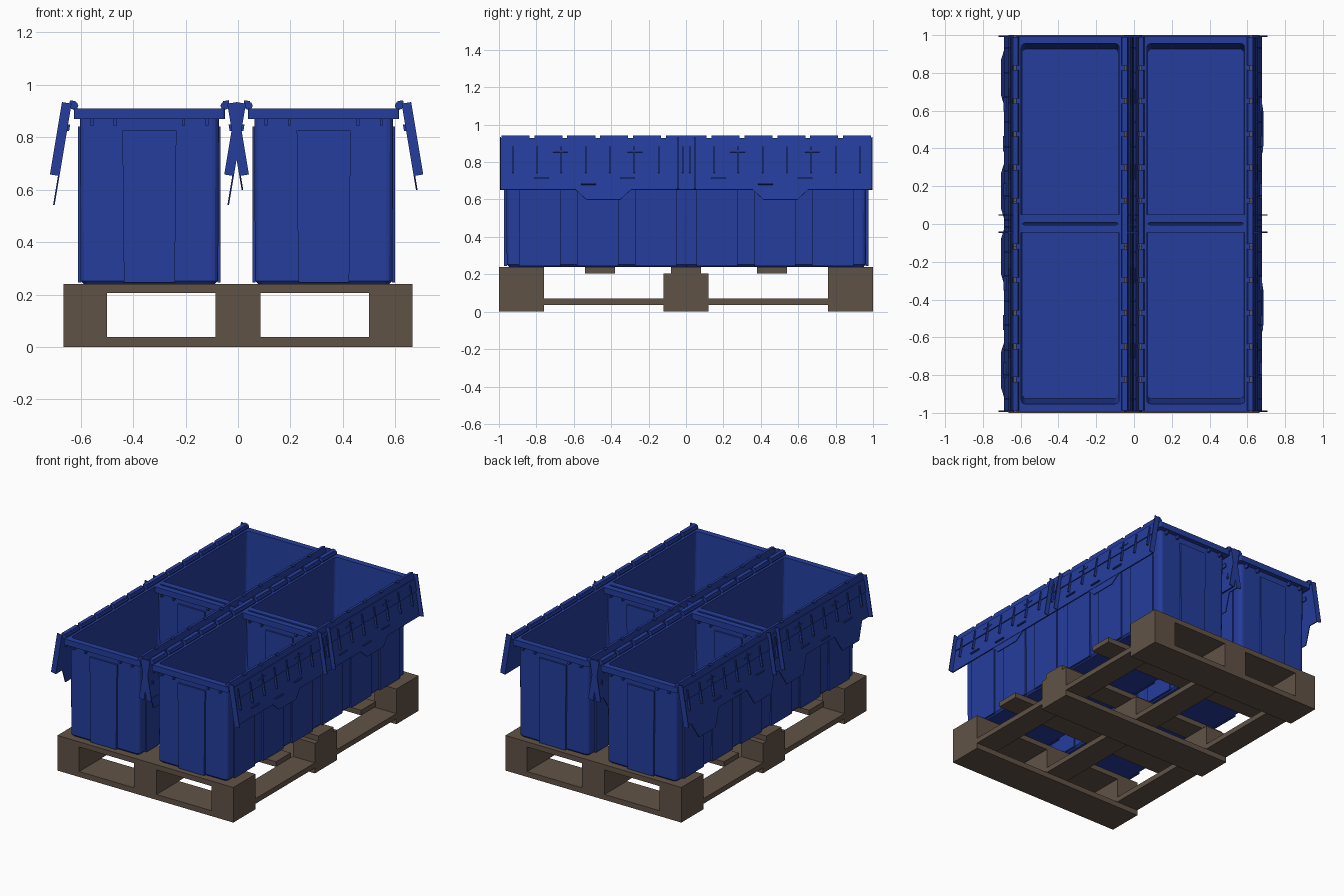
import bpy, bmesh, math

if "Cube" in bpy.data.objects:
    bpy.data.objects.remove(bpy.data.objects["Cube"])


def material(name, rgb):
    m = bpy.data.materials.new(name)
    m.diffuse_color = (*rgb, 1)
    m.use_nodes = True
    m.node_tree.nodes["Principled BSDF"].inputs["Base Color"].default_value = m.diffuse_color
    return m


BLUE = material("blue plastic", (0.018, 0.047, 0.335))
WOOD = material("brown wood", (0.118, 0.086, 0.062))


def finish(bm, name, mat):
    bmesh.ops.recalc_face_normals(bm, faces=bm.faces)
    me = bpy.data.meshes.new(name)
    bm.to_mesh(me)
    bm.free()
    me.materials.append(mat)
    ob = bpy.data.objects.new(name, me)
    bpy.context.collection.objects.link(ob)
    return ob


def loft(bm, rings, caps=True):
    """Skin a list of rings that have equal point counts."""
    vs = [[bm.verts.new(p) for p in r] for r in rings]
    n = len(vs[0])
    for a, b in zip(vs, vs[1:]):
        for i in range(n):
            j = (i + 1) % n
            bm.faces.new((a[i], a[j], b[j], b[i]))
    if caps:
        bm.faces.new(vs[0][::-1])
        bm.faces.new(vs[-1])


def box(bm, x0, x1, y0, y1, z0, z1):
    loft(bm, [[(x0, y0, z), (x1, y0, z), (x1, y1, z), (x0, y1, z)] for z in (z0, z1)])


# ---- pallet ----
COLS = [(-0.665, -0.5), (-0.085, 0.085), (0.5, 0.665)]
ROWS = [(-1.0, -0.76), (-0.12, 0.12), (0.76, 1.0)]

bm = bmesh.new()
for y0, y1 in ROWS:
    box(bm, -0.665, 0.665, y0, y1, 0, 0.037)
finish(bm, "pallet_bottom_boards", WOOD)

bm = bmesh.new()
for x0, x1 in COLS:
    box(bm, x0, x1, -1, 1, 0.037, 0.072)
finish(bm, "pallet_runners", WOOD)

bm = bmesh.new()
for x0, x1 in COLS:
    for y0, y1 in ROWS:
        box(bm, x0, x1, y0, y1, 0.072, 0.205)
finish(bm, "pallet_blocks", WOOD)

bm = bmesh.new()
for y0, y1 in (ROWS[0], (-0.54, -0.38), (-0.08, 0.08), (0.38, 0.54), ROWS[2]):
    box(bm, -0.665, 0.665, y0, y1, 0.205, 0.24)
finish(bm, "pallet_top_slats", WOOD)


# ---- open bins ----
def rounded(cx, cy, hx, hy, z, r):
    """Rectangle ring with rounded corners."""
    pts = []
    for k, (sx, sy) in enumerate([(1, 1), (-1, 1), (-1, -1), (1, -1)]):
        for i in range(4):
            a = math.pi / 2 * (k + i / 3)
            pts.append((cx + sx * (hx - r) + r * math.cos(a),
                        cy + sy * (hy - r) + r * math.sin(a), z))
    return pts


def bin_body(cx, cy, tag):
    # wall, folded rim and inside floor as one lofted shell
    profile = [(0.25, 0.475, 0.24, 0.02), (0.262, 0.486, 0.252, 0.025),
               (0.265, 0.49, 0.87, 0.025), (0.288, 0.521, 0.87, 0.01),
               (0.288, 0.521, 0.91, 0.01), (0.259, 0.48, 0.91, 0.02),
               (0.253, 0.452, 0.25, 0.02)]
    bm = bmesh.new()
    loft(bm, [rounded(cx, cy, *p) for p in profile])
    finish(bm, "bin_shell_" + tag, BLUE)

    # raised wall panels, slightly wider at the top
    bm = bmesh.new()
    for s in (-1, 1):
        rings = []
        for z, h in ((0.245, 0.097), (0.825, 0.103)):
            ya, yb = cy + s * 0.47 * 1.03, cy + s * 0.5
            rings.append([(cx - h, ya, z), (cx + h, ya, z), (cx + h, yb, z), (cx - h, yb, z)])
        loft(bm, rings)
        for dy in (-0.31, 0, 0.31):
            xs = sorted((cx + s * 0.26, cx + s * 0.272))
            box(bm, *xs, cy + dy - 0.11, cy + dy + 0.11, 0.245, 0.84)
    finish(bm, "bin_wall_panels_" + tag, BLUE)

    # small tabs under the end rims
    bm = bmesh.new()
    for s in (-1, 1):
        for dx in (-0.22, -0.13, 0.13, 0.22):
            ys = sorted((cy + s * 0.485, cy + s * 0.512))
            box(bm, cx + dx - 0.006, cx + dx + 0.006, *ys, 0.845, 0.872)
    finish(bm, "bin_rim_tabs_" + tag, BLUE)

    # hinge knuckles along both long rims
    bm = bmesh.new()
    for s in (-1, 1):
        for k in range(6):
            y0 = cy - 0.515 + k * 0.176
            rings = [[(cx + s * 0.287 + 0.016 * math.cos(a * math.pi / 4), y,
                       0.92 + 0.016 * math.sin(a * math.pi / 4)) for a in range(8)]
                     for y in (y0, y0 + 0.15)]
            loft(bm, rings)
    finish(bm, "bin_hinge_knuckles_" + tag, BLUE)


# ---- hanging lid halves ----
TOP, BOTTOM = (0.297, 0.928), (0.343, 0.652)
LEN = math.dist(TOP, BOTTOM)
DX, DZ = (BOTTOM[0] - TOP[0]) / LEN, (BOTTOM[1] - TOP[1]) / LEN


def lid(cx, cy, side, teeth, tip, tag):
    def slab(bm, outline, n0, n1):
        """Outline of (y, distance down the lid), thick from n0 to n1 outwards."""
        loft(bm, [[(cx + side * (TOP[0] + s * DX - n * DZ), cy + y, TOP[1] + s * DZ + n * DX)
                   for y, s in outline] for n in (n0, n1)])

    def rect(y0, y1, s0, s1):
        return [(y0, s0), (y1, s0), (y1, s1), (y0, s1)]

    # thin plate with interlocking teeth on the free edge
    bm = bmesh.new()
    slab(bm, rect(-0.52, 0.52, 0, LEN), 0, 0.008)
    for t in teeth:
        slab(bm, [(t - 0.15, LEN - 0.002), (t + 0.15, LEN - 0.002),
                  (t + 0.09, LEN + tip), (t - 0.09, LEN + tip)], 0, 0.006)
    finish(bm, "lid_plate_" + tag, BLUE)

    # end flanges
    bm = bmesh.new()
    for s in (-1, 1):
        y0, y1 = sorted((s * 0.516, s * 0.522))
        slab(bm, rect(y0, y1, 0, LEN), 0, 0.037)
    finish(bm, "lid_end_flanges_" + tag, BLUE)

    # raised band and stiffening ribs
    bm = bmesh.new()
    slab(bm, rect(-0.517, 0.517, 0.03, 0.115), 0.006, 0.014)
    for k in range(8):
        y = -0.455 + k * 0.13
        slab(bm, rect(y - 0.004, y + 0.004, 0.05, 0.19), 0.006, 0.022)
    for y, s in ((-0.2, 0.075), (0.2, 0.075), (-0.3, 0.22), (0.16, 0.22), (-0.05, 0.25)):
        slab(bm, rect(y - 0.04, y + 0.04, s - 0.004, s + 0.004), 0.006, 0.018)
    finish(bm, "lid_ribs_" + tag, BLUE)

    # hinge leaves filling the gaps between the knuckles
    bm = bmesh.new()
    for k in range(6):
        y = -0.515 + k * 0.176
        slab(bm, rect(y, y + 0.15, -0.012, 0.012), -0.014, 0.008)
        slab(bm, rect(y + 0.05, y + 0.09, 0.08, 0.105), -0.008, 0.001)
    finish(bm, "lid_hinge_leaves_" + tag, BLUE)


for cx, xn in ((-0.338, "left"), (0.327, "right")):
    for cy, yn in ((-0.472, "front"), (0.475, "back")):
        tag = yn + "_" + xn
        bin_body(cx, cy, tag)
        lid(cx, cy, -1, (-0.3, 0.3), 0.112, tag + "_a")
        lid(cx, cy, 1, (0.03,), 0.055, tag + "_b")
